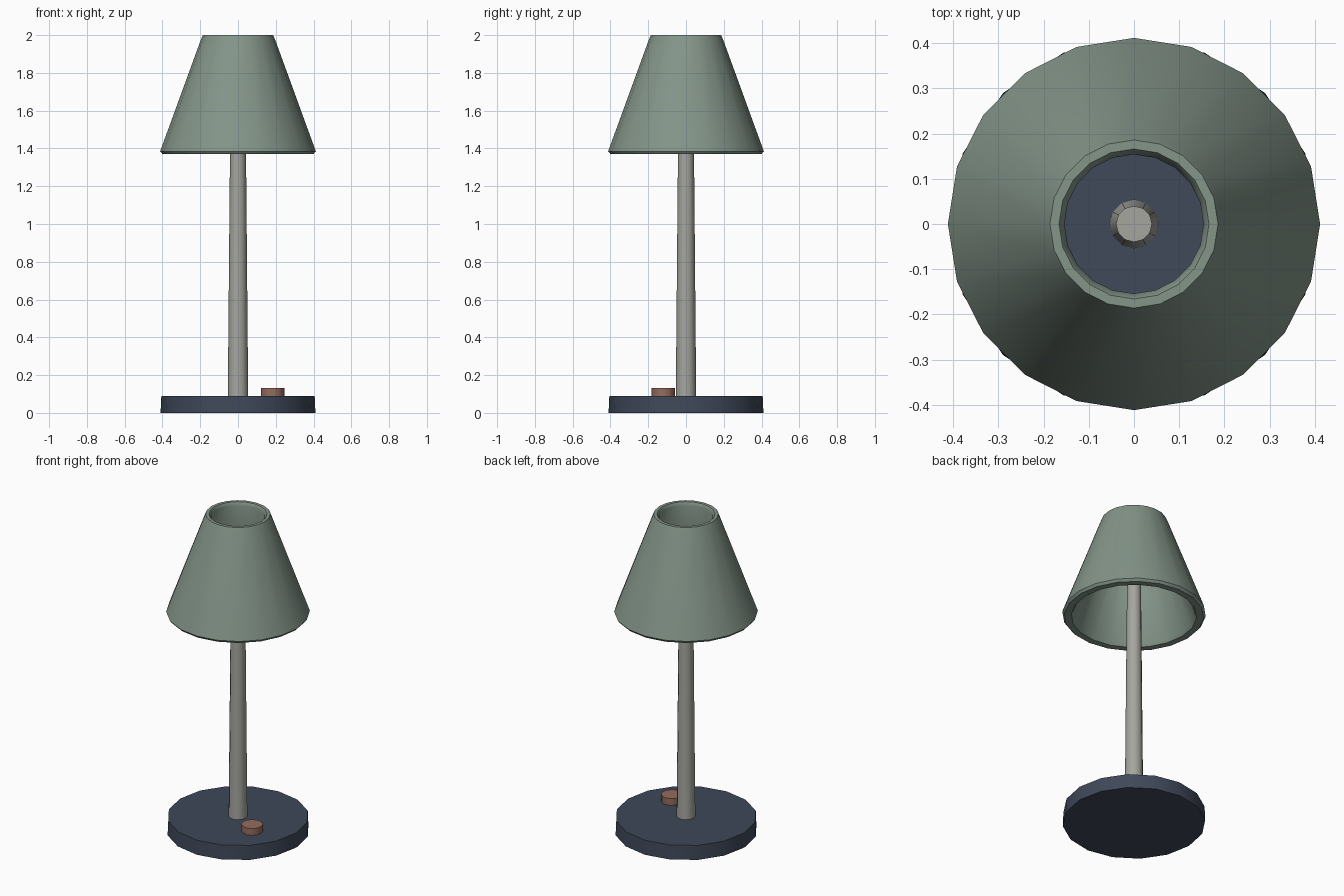
import bpy, bmesh, math

if "Cube" in bpy.data.objects:
    bpy.data.objects.remove(bpy.data.objects["Cube"])


def material(name, rgb):
    m = bpy.data.materials.new(name)
    m.diffuse_color = (*rgb, 1)
    m.use_nodes = True
    m.node_tree.nodes["Principled BSDF"].inputs["Base Color"].default_value = m.diffuse_color
    return m


def lathe(name, profile, sides, mat, closed=False, loc=(0, 0, 0)):
    """Spin an (r, z) profile about z; open profiles get end caps."""
    bm = bmesh.new()
    rings = [[bm.verts.new((r * math.cos(2 * math.pi * i / sides),
                            r * math.sin(2 * math.pi * i / sides), z))
              for i in range(sides)] for r, z in profile]
    pairs = list(zip(rings, rings[1:]))
    if closed:
        pairs.append((rings[-1], rings[0]))
    for a, b in pairs:
        for i in range(sides):
            j = (i + 1) % sides
            bm.faces.new((a[i], a[j], b[j], b[i]))
    if not closed:
        bm.faces.new(rings[0][::-1])
        bm.faces.new(rings[-1])
    bmesh.ops.recalc_face_normals(bm, faces=bm.faces)
    me = bpy.data.meshes.new(name)
    bm.to_mesh(me)
    bm.free()
    me.materials.append(mat)
    ob = bpy.data.objects.new(name, me)
    ob.location = loc
    bpy.context.collection.objects.link(ob)
    bpy.ops.object.select_all(action='DESELECT')
    ob.select_set(True)
    bpy.context.view_layer.objects.active = ob
    bpy.ops.object.shade_smooth_by_angle(angle=math.radians(50))
    return ob


navy = material("navy", (0.05, 0.065, 0.10))
sage = material("sage", (0.23, 0.30, 0.25))
stone = material("stone", (0.38, 0.38, 0.35))
clay = material("clay", (0.30, 0.15, 0.11))

# Round foot
lathe("base", [(0.41, 0), (0.406, 0.09)], 16, navy)

# Tapered stem, ending inside the shade
lathe("stem", [(0.054, 0.08), (0.04, 1.66)], 12, stone)

# Push button on the foot
lathe("switch_button", [(0.062, 0), (0.062, 0.05)], 12, clay,
      loc=(0.183, -0.12, 0.083))

# Hollow conical shade with softened rims
lathe("shade", [(0.40, 1.37), (0.412, 1.385), (0.197, 1.975), (0.186, 2.0),
                (0.166, 2.0), (0.154, 1.98), (0.35, 1.385), (0.36, 1.37)],
      20, sage, closed=True)
